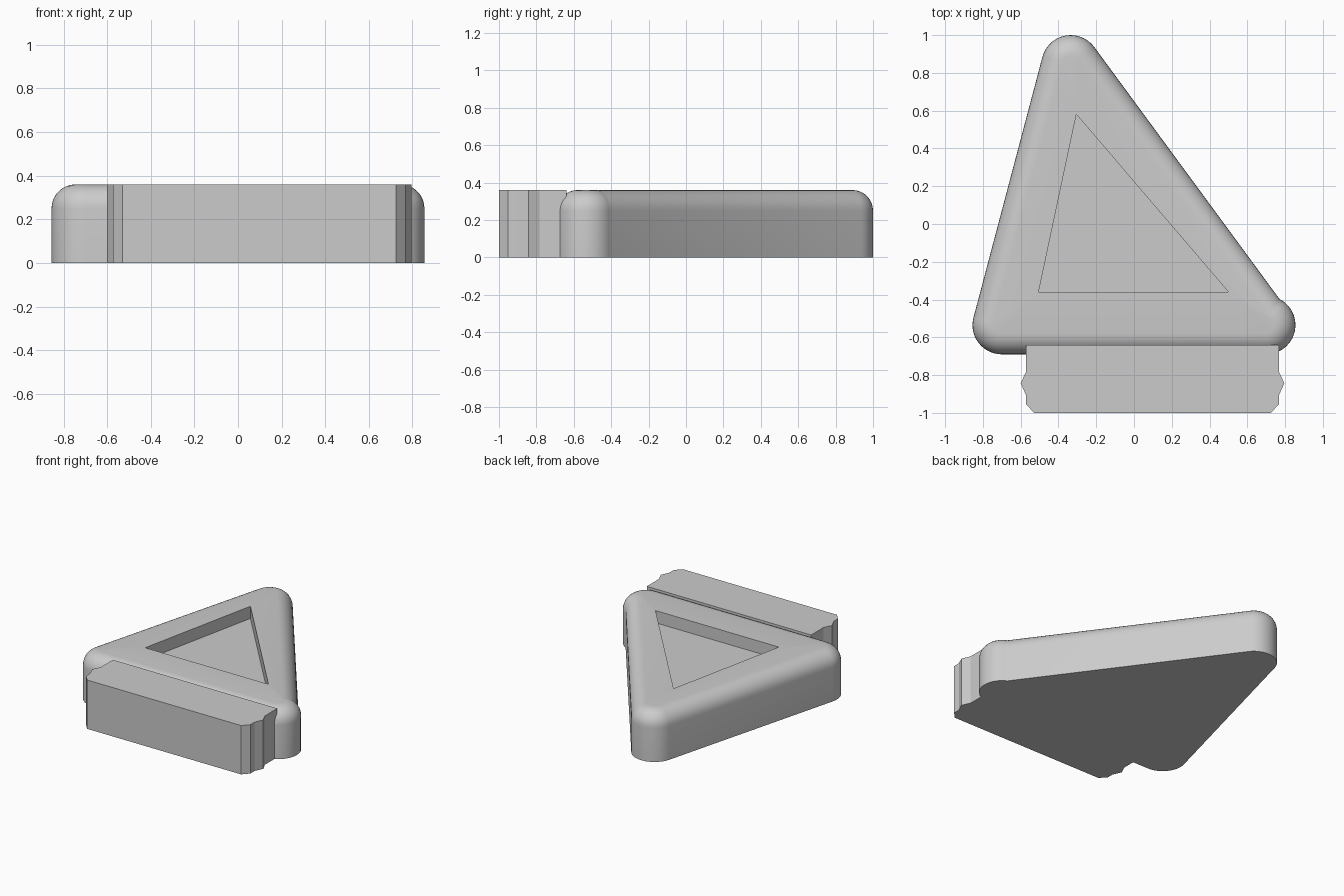
import bpy, bmesh, math

if "Cube" in bpy.data.objects:
    bpy.data.objects.remove(bpy.data.objects["Cube"])

H = 0.36        # overall height
FILLET = 0.11   # rounding of the top rim
R = 0.155       # corner radius
POCKET = 0.09   # depth of the triangular recess
TOP, LEFT, RIGHT = (-0.335, 0.845), (-0.70, -0.535), (0.70, -0.535)

grey = bpy.data.materials.new("light grey")
grey.diffuse_color = (0.6, 0.6, 0.6, 1)
grey.use_nodes = True
grey.node_tree.nodes["Principled BSDF"].inputs["Base Color"].default_value = grey.diffuse_color


def finish(name, bm):
    bmesh.ops.recalc_face_normals(bm, faces=bm.faces)
    me = bpy.data.meshes.new(name)
    bm.to_mesh(me)
    bm.free()
    ob = bpy.data.objects.new(name, me)
    bpy.context.collection.objects.link(ob)
    me.materials.append(grey)
    return ob


def arc(center, radius, a0, a1, n=14):
    return [(center[0] + radius * math.cos(a0 + (a1 - a0) * i / n),
             center[1] + radius * math.sin(a0 + (a1 - a0) * i / n)) for i in range(n + 1)]


def outline(d):
    """Rounded triangle, counter-clockwise, inset by d."""
    r = R - d
    right_n = math.atan2(0.589, 0.808)      # normal of the long slanted side
    left_n = math.atan2(0.256, -0.967)      # normal of the steep side
    bulge = math.acos((0.138 - d) / r)      # right lobe stands proud of the side
    return (arc(RIGHT, r, -math.pi / 2, right_n + bulge)
            + arc(TOP, r, right_n, left_n)
            + arc(LEFT, r, left_n, 1.5 * math.pi))


# Body: straight wall, rounded rim, top face with a triangular recess
bm = bmesh.new()
levels = [(0.0, 0.0)]
for i in range(9):
    a = math.pi / 2 * i / 8
    levels.append((FILLET * (1 - math.cos(a)), H - FILLET + FILLET * math.sin(a)))
rings = [[bm.verts.new((x, y, z)) for x, y in outline(d)] for d, z in levels]
n = len(rings[0])
for low, up in zip(rings, rings[1:]):
    for i in range(n):
        j = (i + 1) % n
        bm.faces.new((low[i], low[j], up[j], up[i]))
bm.faces.new(rings[0][::-1])

# Recess: corners match the right, top and left lobes
tri = [(0.50, -0.36), (-0.305, 0.58), (-0.505, -0.36)]
rim = [bm.verts.new((x, y, H)) for x, y in tri]
floor = [bm.verts.new((x, y, H - POCKET)) for x, y in tri]
bm.faces.new(floor)
rim_ring, m = rings[-1], n // 3
for k in range(3):
    nxt = (k + 1) % 3
    bm.faces.new((rim[k], rim[nxt], floor[nxt], floor[k]))
    for i in range(k * m, (k + 1) * m - 1):
        bm.faces.new((rim_ring[i], rim_ring[i + 1], rim[k]))
    bm.faces.new((rim_ring[(k + 1) * m - 1], rim_ring[(k + 1) * m % n], rim[nxt], rim[k]))
body = finish("triangle_body", bm)
bpy.context.view_layer.objects.active = body
body.select_set(True)
bpy.ops.object.shade_smooth_by_angle(angle=math.radians(28))
body.select_set(False)

# Front bar: notched end profile, repeated on both ends
end = [(0.67, -0.64), (0.67, -0.783), (0.698, -0.843), (0.67, -0.905),
       (0.67, -0.953), (0.627, -1.0)]
cx = 0.098
profile = [(cx + x, y) for x, y in end] + [(cx - x, y) for x, y in reversed(end)]
bm = bmesh.new()
base = bm.faces.new([bm.verts.new((x, y, 0)) for x, y in profile])
ext = bmesh.ops.extrude_face_region(bm, geom=[base], use_keep_orig=True)
for v in ext["geom"]:
    if isinstance(v, bmesh.types.BMVert):
        v.co.z = H
finish("front_bar", bm)
